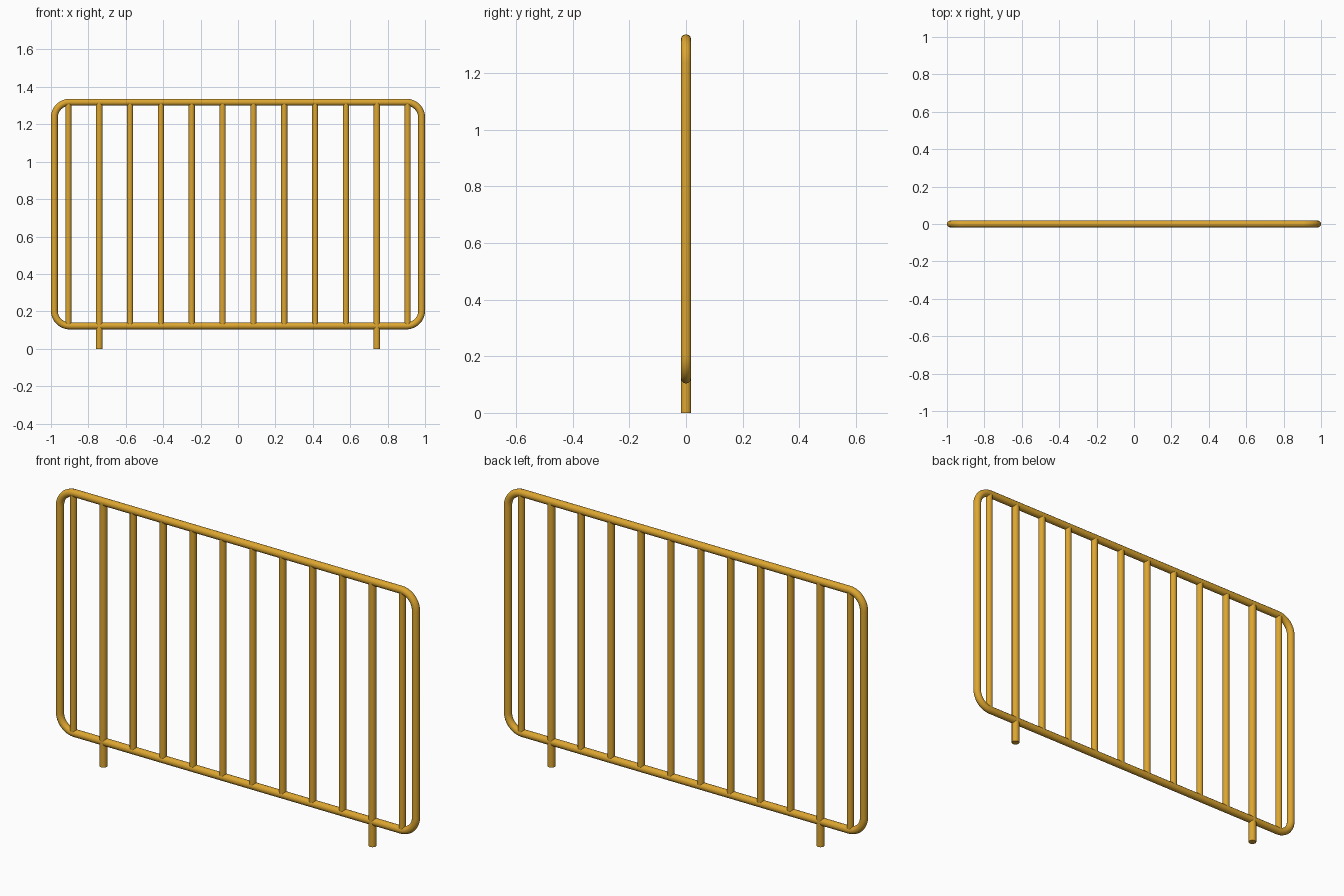
import bpy, math

if "Cube" in bpy.data.objects:
    bpy.data.objects.remove(bpy.data.objects["Cube"])

mat = bpy.data.materials.new("amber_paint")
mat.diffuse_color = (0.72, 0.38, 0.03, 1)
mat.use_nodes = True
mat.node_tree.nodes["Principled BSDF"].inputs["Base Color"].default_value = mat.diffuse_color

HALF_W, Z_LOW, Z_HIGH = 0.982, 0.122, 1.318   # frame centre line
TUBE_R, BAR_R, CORNER_R = 0.0185, 0.0165, 0.082


def finish(obj, name):
    obj.name = name
    obj.data.materials.clear()
    obj.data.materials.append(mat)
    bpy.ops.object.select_all(action='DESELECT')
    obj.select_set(True)
    bpy.context.view_layer.objects.active = obj
    bpy.ops.object.shade_smooth_by_angle(angle=math.radians(35))


def upright(name, x, z0, z1, radius):
    bpy.ops.mesh.primitive_cylinder_add(vertices=24, radius=radius, depth=z1 - z0,
                                        location=(x, 0, (z0 + z1) / 2))
    finish(bpy.context.object, name)


# Outer tube: closed rounded-rectangle path with a round section
path = []
corners = [(1, 1, 0), (-1, 1, 90), (-1, -1, 180), (1, -1, 270)]
for sx, sz, start in corners:
    cx = sx * (HALF_W - CORNER_R)
    cz = (Z_LOW + Z_HIGH) / 2 + sz * ((Z_HIGH - Z_LOW) / 2 - CORNER_R)
    for i in range(13):
        a = math.radians(start + 90 * i / 12)
        path.append((cx + CORNER_R * math.cos(a), 0, cz + CORNER_R * math.sin(a)))

curve = bpy.data.curves.new("frame_path", 'CURVE')
curve.dimensions = '3D'
curve.bevel_depth = TUBE_R
curve.bevel_resolution = 4
spline = curve.splines.new('POLY')
spline.points.add(len(path) - 1)
for point, co in zip(spline.points, path):
    point.co = (*co, 1)
spline.use_cyclic_u = True
frame = bpy.data.objects.new("outer_frame", curve)
bpy.context.collection.objects.link(frame)
bpy.context.view_layer.objects.active = frame
frame.select_set(True)
bpy.ops.object.convert(target='MESH')
finish(bpy.context.object, "outer_frame")

# Twelve uprights; the second from each end runs down to the ground as a leg
for i in range(12):
    x = -0.907 + i * 1.814 / 11
    if i in (1, 10):
        upright("leg_post", x, 0, Z_HIGH, 0.0183)
    else:
        upright("bar", x, Z_LOW, Z_HIGH, BAR_R)
